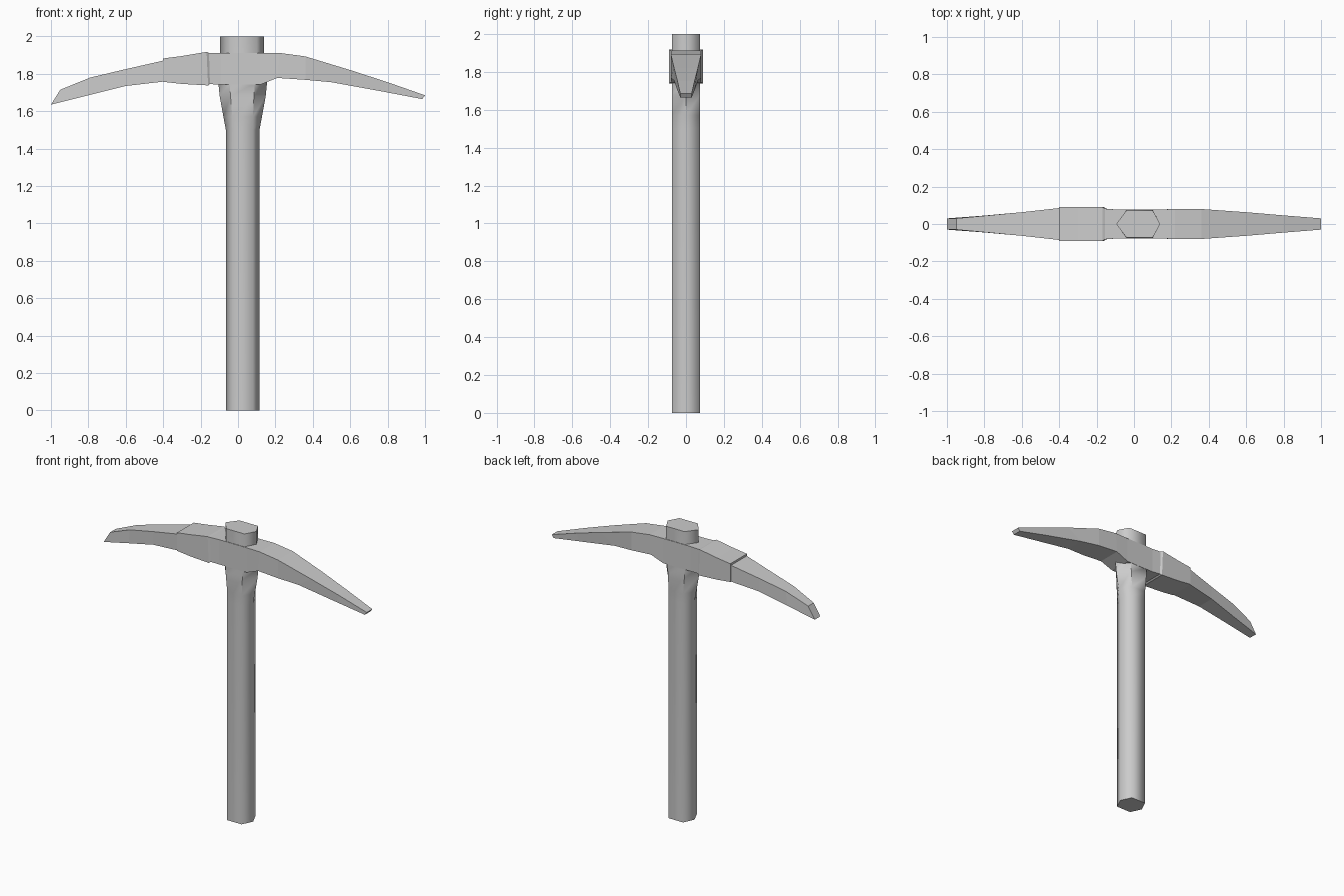
import bpy, bmesh


def loft(name, rings):
    """Bridge a list of equal-length point rings and cap both ends."""
    bm = bmesh.new()
    rows = [[bm.verts.new(p) for p in ring] for ring in rings]
    n = len(rows[0])
    for a, b in zip(rows, rows[1:]):
        for i in range(n):
            j = (i + 1) % n
            bm.faces.new((a[i], a[j], b[j], b[i]))
    bm.faces.new(rows[0])
    bm.faces.new(rows[-1])
    bmesh.ops.recalc_face_normals(bm, faces=bm.faces)
    mesh = bpy.data.meshes.new(name)
    obj = bpy.data.objects.new(name, mesh)
    bpy.context.collection.objects.link(obj)
    return obj, bm


# Handle: six-sided shaft that flares where it enters the head
# z, left point, left corner, right corner, right point, half depth
shaft = [
    (0.0, -0.065, -0.03, 0.08, 0.115, 0.075),
    (1.5, -0.065, -0.03, 0.08, 0.115, 0.075),
    (1.57, -0.078, -0.03, 0.08, 0.128, 0.075),
    (1.68, -0.098, -0.04, 0.085, 0.148, 0.075),
    (1.75, -0.105, -0.045, 0.09, 0.155, 0.075),
    (1.91, -0.095, -0.04, 0.10, 0.14, 0.074),
    (2.0, -0.095, -0.04, 0.10, 0.14, 0.073),
]
handle, bm = loft("handle", [
    [(l, 0, z), (cl, -d, z), (cr, -d, z), (r, 0, z), (cr, d, z), (cl, d, z)]
    for z, l, cl, cr, r, d in shaft])
# Smooth shaft, with hard caps and hard corners on the flare
for f in bm.faces:
    f.smooth = True
for e in bm.edges:
    z0, z1 = sorted(v.co.z for v in e.verts)
    cap = z1 < 0.01 or z0 > 1.99
    flare = 1.56 < z0 and z1 < 1.8 and z1 - z0 > 0.01
    e.smooth = not (cap or flare)
bm.to_mesh(handle.data)
bm.free()

# Head: rectangular sections swept from the chisel end to the pick end
# x top, z top, x bottom, z bottom, half depth
sections = [
    (-0.95, 1.715, -1.0, 1.635, 0.03),
    (-0.79, 1.78, -0.80, 1.685, 0.045),
    (-0.60, 1.825, -0.60, 1.735, 0.063),
    (-0.402, 1.87, -0.402, 1.758, 0.085),
    (-0.40, 1.882, -0.40, 1.757, 0.09),
    (-0.30, 1.895, -0.30, 1.746, 0.09),
    (-0.168, 1.917, -0.16, 1.738, 0.09),
    (-0.155, 1.912, -0.15, 1.745, 0.082),
    (-0.09, 1.912, -0.09, 1.742, 0.077),
    (0.12, 1.912, 0.12, 1.742, 0.077),
    (0.22, 1.912, 0.21, 1.778, 0.08),
    (0.36, 1.893, 0.36, 1.768, 0.08),
    (0.60, 1.82, 0.50, 1.755, 0.063),
    (0.80, 1.755, 0.78, 1.704, 0.046),
    (1.0, 1.685, 0.985, 1.665, 0.03),
]
head, bm = loft("pick_head", [
    [(xt, -d, zt), (xt, d, zt), (xb, d, zb), (xb, -d, zb)]
    for xt, zt, xb, zb, d in sections])
bm.to_mesh(head.data)
bm.free()
